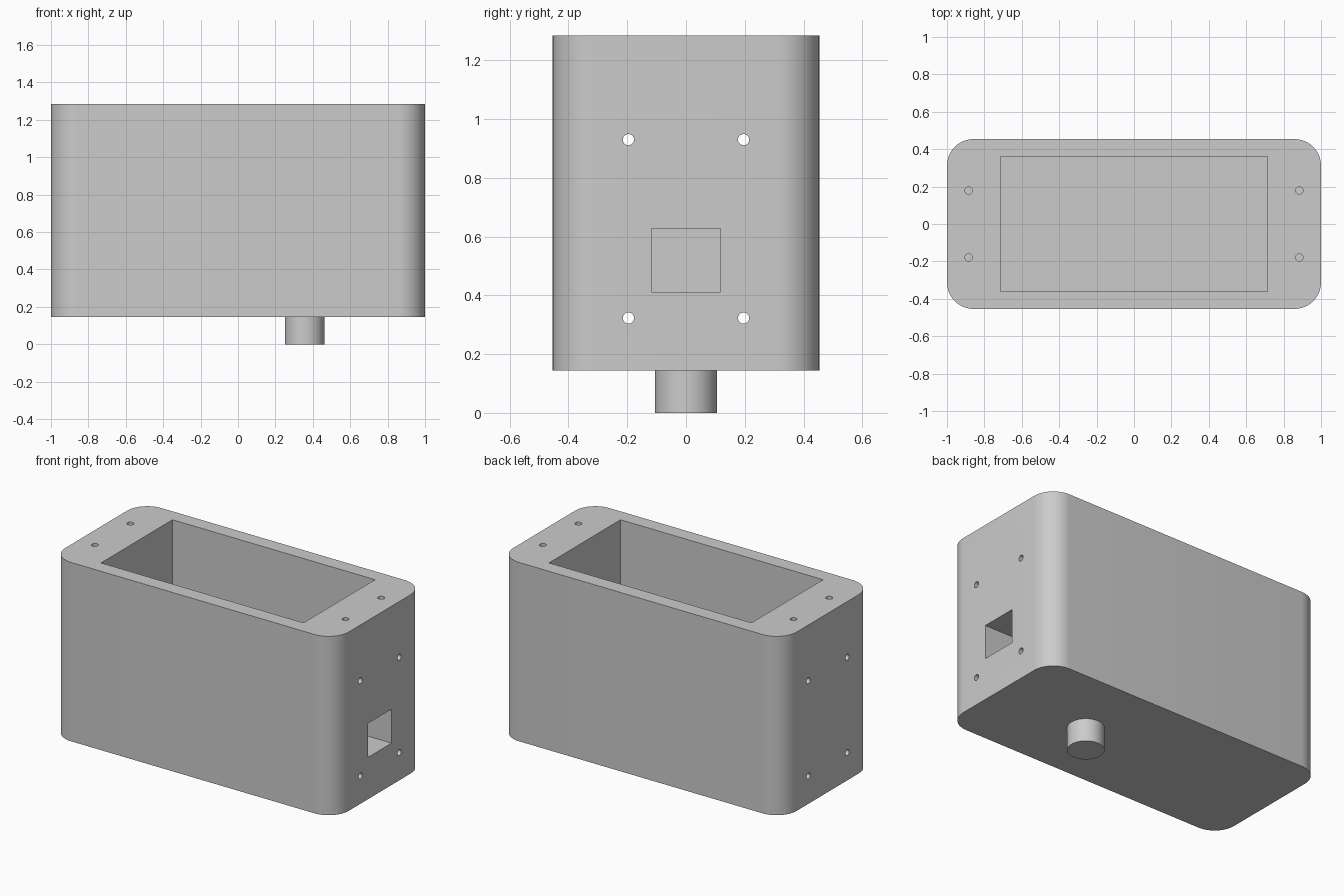
import bpy, bmesh, math
from mathutils import Matrix, Vector

cube = bpy.data.objects.get("Cube")
if cube:
    bpy.data.objects.remove(cube, do_unlink=True)

grey = bpy.data.materials.new("plain grey")
grey.use_nodes = True
colour = (0.6, 0.6, 0.6, 1)
grey.diffuse_color = colour
grey.node_tree.nodes["Principled BSDF"].inputs["Base Color"].default_value = colour

BOTTOM, TOP = 0.145, 1.285
HALF_Y = 0.454


def make(name, bm):
    mesh = bpy.data.meshes.new(name)
    bm.to_mesh(mesh)
    bm.free()
    mesh.materials.append(grey)
    obj = bpy.data.objects.new(name, mesh)
    bpy.context.collection.objects.link(obj)
    return obj


def add_box(bm, low, high):
    low, high = Vector(low), Vector(high)
    size = Matrix.Diagonal((*(high - low), 1))
    bmesh.ops.create_cube(bm, size=1, matrix=Matrix.Translation((low + high) / 2) @ size)


def add_rod(bm, centre, radius, length, axis="Z", sides=32):
    turn = Matrix.Rotation(math.pi / 2, 4, "Y") if axis == "X" else Matrix()
    bmesh.ops.create_cone(bm, cap_ends=True, segments=sides, radius1=radius, radius2=radius,
                          depth=length, matrix=Matrix.Translation(centre) @ turn)


def cut(target, name, bm):
    cutter = make(name, bm)
    cutter.hide_render = True
    mod = target.modifiers.new(name, "BOOLEAN")
    mod.operation, mod.solver, mod.object = "DIFFERENCE", "EXACT", cutter
    bpy.context.view_layer.objects.active = target
    bpy.ops.object.modifier_apply(modifier=mod.name)
    bpy.data.objects.remove(cutter, do_unlink=True)


def smooth(obj):
    bpy.ops.object.select_all(action="DESELECT")
    obj.select_set(True)
    bpy.context.view_layer.objects.active = obj
    bpy.ops.object.shade_smooth_by_angle(angle=math.radians(30))


# Housing block with rounded upright corners
bm = bmesh.new()
add_box(bm, (-1, -HALF_Y, BOTTOM), (1, HALF_Y, TOP))
upright = [e for e in bm.edges if abs(e.verts[0].co.z - e.verts[1].co.z) > 0.5]
bmesh.ops.bevel(bm, geom=upright, offset=0.142, segments=12, profile=0.5, affect="EDGES")
housing = make("housing", bm)

# Open compartment
bm = bmesh.new()
add_box(bm, (-0.714, -0.36, BOTTOM + 0.095), (0.714, 0.36, TOP + 0.1))
cut(housing, "compartment_cutter", bm)

# Square window in the left end wall
bm = bmesh.new()
add_box(bm, (0.6, -0.118, 0.412), (1.1, 0.118, 0.628))
cut(housing, "window_cutter", bm)

# Screw holes: through both end walls, and blind in the rim
bm = bmesh.new()
for y in (-0.196, 0.196):
    for z in (0.323, 0.93):
        add_rod(bm, (0, y, z), 0.019, 2.2, axis="X")
cut(housing, "end_hole_cutter", bm)

bm = bmesh.new()
for x in (-0.884, 0.884):
    for y in (-0.179, 0.179):
        add_rod(bm, (x, y, TOP), 0.02, 0.38)
cut(housing, "rim_hole_cutter", bm)
smooth(housing)

# Peg under the floor
bm = bmesh.new()
add_rod(bm, (0.356, 0, BOTTOM / 2), 0.106, BOTTOM, sides=48)
smooth(make("peg", bm))
